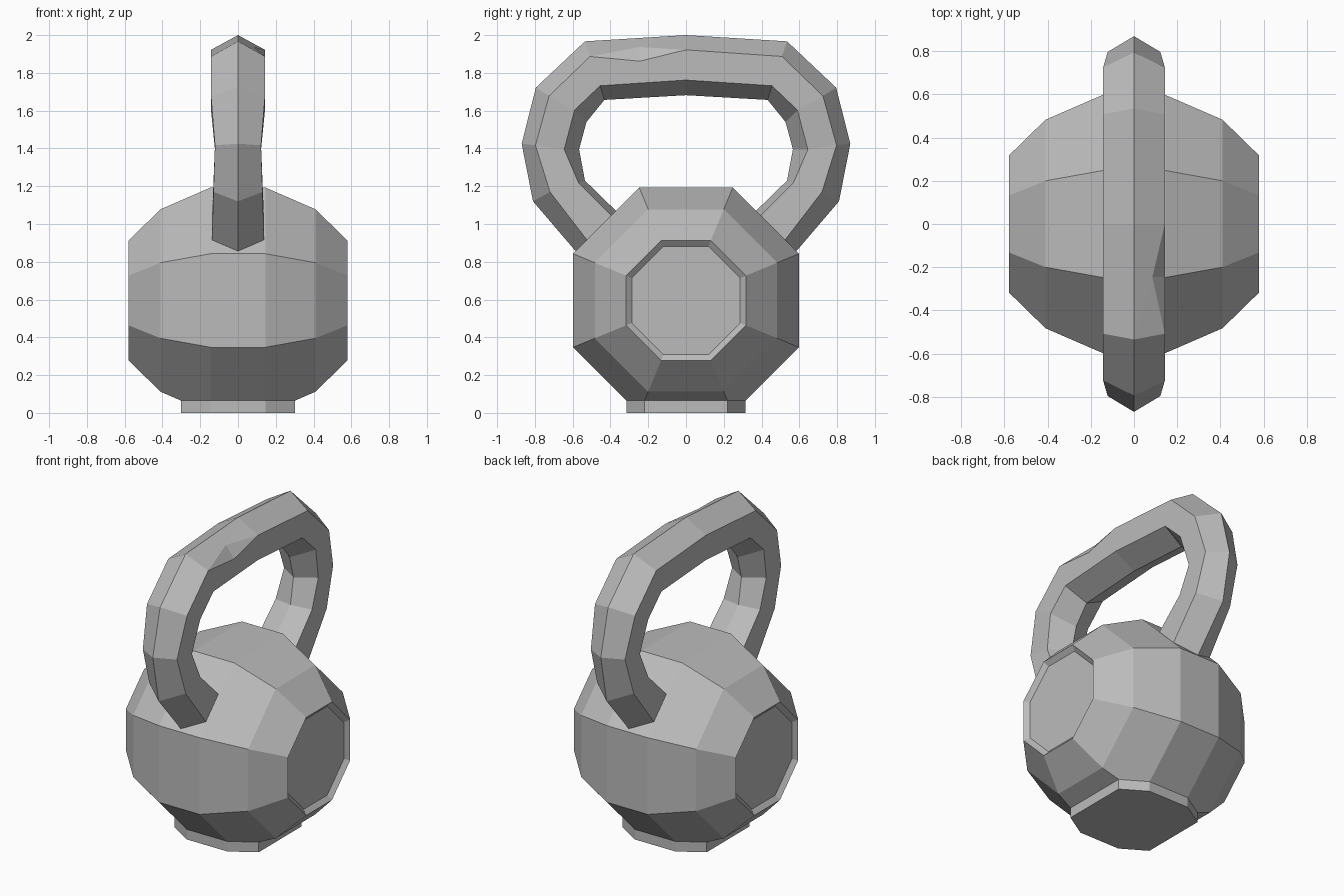
import bpy, bmesh, math
from mathutils import Vector

if "Cube" in bpy.data.objects:
    bpy.data.objects.remove(bpy.data.objects["Cube"], do_unlink=True)

iron = bpy.data.materials.new("grey iron")
iron.use_nodes = True
GREY = (0.5, 0.5, 0.5, 1)
iron.diffuse_color = GREY
iron.node_tree.nodes["Principled BSDF"].inputs["Base Color"].default_value = GREY


def finish(bm, name):
    bmesh.ops.recalc_face_normals(bm, faces=bm.faces[:])
    mesh = bpy.data.meshes.new(name)
    bm.to_mesh(mesh)
    bm.free()
    mesh.materials.append(iron)
    obj = bpy.data.objects.new(name, mesh)
    bpy.context.collection.objects.link(obj)
    return obj


def loft(rings):
    """Skin a list of closed rings and cap both ends."""
    bm = bmesh.new()
    loops = [[bm.verts.new(p) for p in ring] for ring in rings]
    n = len(loops[0])
    for a, b in zip(loops, loops[1:]):
        for i in range(n):
            j = (i + 1) % n
            bm.faces.new((a[i], a[j], b[j], b[i]))
    bm.faces.new(loops[0])
    bm.faces.new(loops[-1])
    return bm, loops


# Body: octagonal barrel along x with recessed ends, cut flat underneath
CENTRE, CUT = 0.595, 0.065
half = [(0.145, 0.598), (0.41, 0.483), (0.58, 0.317), (0.555, 0.287)]
profile = [(-x, r) for x, r in reversed(half)] + half
rings = []
for x, apothem in profile:
    r = apothem / math.cos(math.pi / 8)
    angles = [math.pi / 8 + k * math.pi / 4 for k in range(8)]
    rings.append([(x, r * math.cos(a), CENTRE + r * math.sin(a)) for a in angles])
bm, _ = loft(rings)
cut = bmesh.ops.bisect_plane(bm, geom=bm.verts[:] + bm.edges[:] + bm.faces[:],
                             plane_co=(0, 0, CUT), plane_no=(0, 0, -1), clear_outer=True)
rim = [e for e in cut["geom_cut"] if isinstance(e, bmesh.types.BMEdge)]

# Foot: the cut outline pulled straight down to the ground
down = bmesh.ops.extrude_edge_only(bm, edges=rim)["geom"]
for v in (g for g in down if isinstance(g, bmesh.types.BMVert)):
    v.co.z = 0
bmesh.ops.holes_fill(bm, edges=[e for e in bm.edges if e.is_boundary], sides=0)
finish(bm, "body_and_foot")

# Handle: six-sided bar; each station is outer ridge, outer shoulder,
# inner shoulder, inner ridge as (y, z), then the half width
stations = [
    ((0.50, 0.76), (0.44, 0.815), (0.28, 0.93), (0.22, 0.92), 0.14),
    ((0.585, 0.857), (0.52, 0.91), (0.37, 1.02), (0.33, 1.03), 0.138),
    ((0.81, 1.12), (0.72, 1.17), (0.57, 1.22), (0.535, 1.23), 0.13),
    ((0.87, 1.425), (0.797, 1.417), (0.645, 1.395), (0.566, 1.395), 0.122),
    ((0.795, 1.722), (0.725, 1.678), (0.59, 1.603), (0.527, 1.54), 0.143),
    ((0.535, 1.967), (0.508, 1.887), (0.455, 1.732), (0.432, 1.657), 0.143),
]
middle = ((0, 2.0), (0, 1.922), (0, 1.762), (0, 1.682), 0.143)


def hexagon(station, side):
    a, b, c, d, w = station
    pts = [(0, a), (w, b), (w, c), (0, d), (-w, c), (-w, b)]
    return [(x, side * p[0], p[1]) for x, p in pts]


rings = [hexagon(s, -1) for s in stations] + [hexagon(middle, 1)]
rings += [hexagon(s, 1) for s in reversed(stations)]
bm, loops = loft(rings)

# Small dent on the upper left shoulder of the grip
v0, v1 = loops[5][1], loops[6][1]
ridge = loops[6][0]
edge = bm.edges.get((v0, v1))
_, nick = bmesh.utils.edge_split(edge, v0, 0.5)
nick.co = Vector((0.143, -0.245, 1.862))
panel = next(f for f in nick.link_faces if ridge in f.verts)
poked = bmesh.ops.poke(bm, faces=[panel])
poked["verts"][0].co = Vector((0.085, -0.245, 1.937))
finish(bm, "handle")
